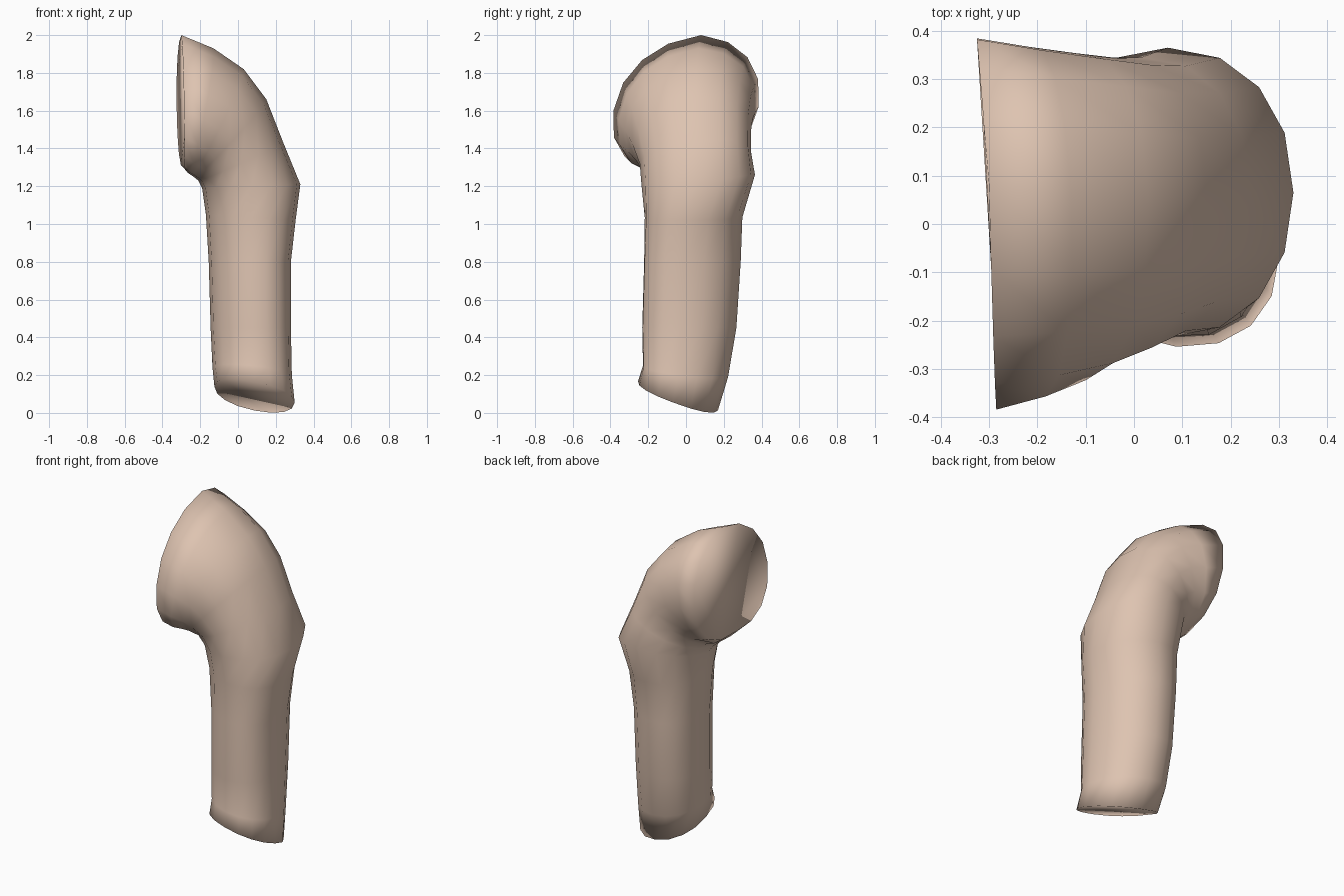
import bpy, bmesh
from math import cos, sin, pi, copysign

SIDES = 16
# inner x,z | outer x,z | front y, back y | z shift front, back | x shift front, back | skew
RINGS = [
    (-0.125, 0.14, 0.30, 0.055, -0.255, 0.17, 0.07, -0.085, 0, 0, -0.10),
    (-0.135, 0.24, 0.285, 0.20, -0.23, 0.225, 0.03, -0.03, 0, 0, -0.15),
    (-0.145, 0.45, 0.28, 0.45, -0.235, 0.27, 0, 0, 0, 0, -0.17),
    (-0.155, 0.80, 0.28, 0.80, -0.225, 0.293, 0, 0, 0, 0, -0.17),
    (-0.17, 1.05, 0.305, 1.02, -0.22, 0.30, 0, 0, 0, 0, -0.12),
    (-0.19, 1.19, 0.33, 1.21, -0.235, 0.365, 0, 0.06, 0, 0, 0),
    (-0.21, 1.23, 0.24, 1.43, -0.245, 0.345, -0.01, 0.05, 0, 0, 0.03),
    (-0.235, 1.25, 0.15, 1.66, -0.285, 0.345, -0.03, 0.04, 0, 0, 0.06),
    (-0.25, 1.26, 0.03, 1.82, -0.325, 0.355, -0.04, 0.02, 0.01, -0.01, 0.10),
    (-0.265, 1.27, -0.13, 1.93, -0.36, 0.37, -0.05, -0.01, 0.015, -0.02, 0.14),
    (-0.29, 1.30, -0.30, 2.00, -0.39, 0.39, -0.05, -0.03, 0.01, -0.03, 0.18),
]


def rounded(v):
    return copysign(abs(v) ** 0.92, v)


def add_ring(bm, ring):
    xi, zi, xo, zo, yf, yb, zf, zb, xf, xb, skew = ring
    verts = []
    for i in range(SIDES):
        a = 2 * pi * i / SIDES
        c, s, sy = rounded(cos(a)), rounded(sin(a)), rounded(sin(a + skew))
        t = (c + 1) / 2
        x = xi + (xo - xi) * t + (xb * s if s > 0 else -xf * s)
        y = (yf + yb) / 2 + (yb - yf) / 2 * sy
        z = zi + (zo - zi) * t + (zb * s if s > 0 else -zf * s)
        verts.append(bm.verts.new((x, y, z)))
    return verts


# Bent limb, lofted from the narrow cut end to the wide cut end
bm = bmesh.new()
loops = [add_ring(bm, r) for r in RINGS]
for lo, hi in zip(loops, loops[1:]):
    for i in range(SIDES):
        j = (i + 1) % SIDES
        bm.faces.new((lo[i], lo[j], hi[j], hi[i]))

# Closed ends
bm.faces.new(loops[0])
bm.faces.new(loops[-1])
bmesh.ops.recalc_face_normals(bm, faces=bm.faces)
for f in bm.faces:
    f.smooth = True

mesh = bpy.data.meshes.new("upper_arm")
bm.to_mesh(mesh)
bm.free()
arm = bpy.data.objects.new("upper_arm", mesh)
bpy.context.collection.objects.link(arm)

# Skin colour
mat = bpy.data.materials.new("skin")
mat.diffuse_color = (0.73, 0.55, 0.44, 1)
mesh.materials.append(mat)
